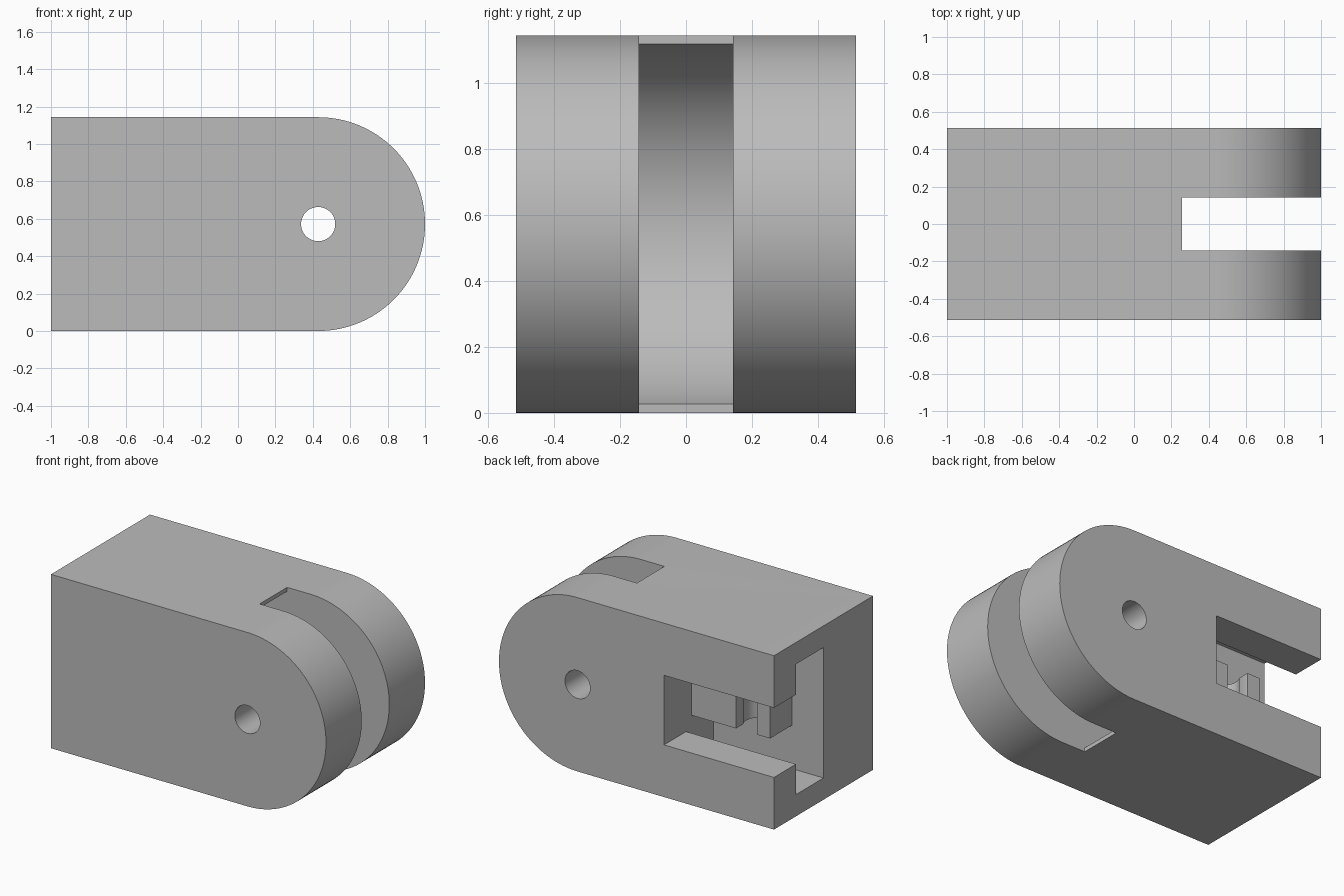
import bpy
import bmesh
from math import acos, asin, cos, sin, pi

UNIT = 2 / 35            # one design step, the block is 35 steps long
PIVOT_X, MID_Z, RADIUS = 7.5, 10, 10
END_X, HALF_Y = 17.5, 9

cube = bpy.data.objects.get("Cube")
if cube:
    bpy.data.objects.remove(cube, do_unlink=True)

grey = bpy.data.materials.new("plain grey")
grey.use_nodes = True
colour = (0.5, 0.5, 0.5, 1)
grey.diffuse_color = colour
grey.node_tree.nodes["Principled BSDF"].inputs["Base Color"].default_value = colour


def arc(cx, cy, r, start, end, steps):
    """Points along a circular arc."""
    angles = [start + (end - start) * i / steps for i in range(steps + 1)]
    return [(cx + r * cos(a), cy + r * sin(a)) for a in angles]


def prism(name, profile, axis, low, high):
    """Extrude a flat profile along one axis."""
    place = {"X": lambda u, v, t: (t, u, v),
             "Y": lambda u, v, t: (u, t, v),
             "Z": lambda u, v, t: (u, v, t)}[axis]
    bm = bmesh.new()
    rings = [[bm.verts.new([c * UNIT for c in place(u, v, t)]) for u, v in profile]
             for t in (low, high)]
    bm.faces.new(rings[0])
    bm.faces.new(rings[1])
    for i in range(len(profile)):
        bm.faces.new((rings[0][i - 1], rings[0][i], rings[1][i], rings[1][i - 1]))
    bmesh.ops.recalc_face_normals(bm, faces=bm.faces)
    mesh = bpy.data.meshes.new(name)
    bm.to_mesh(mesh)
    bm.free()
    obj = bpy.data.objects.new(name, mesh)
    bpy.context.collection.objects.link(obj)
    mesh.materials.append(grey)
    return obj


def activate(obj):
    bpy.ops.object.select_all(action="DESELECT")
    obj.select_set(True)
    bpy.context.view_layer.objects.active = obj


def cut(target, cutter):
    mod = target.modifiers.new("cut", "BOOLEAN")
    mod.operation = "DIFFERENCE"
    mod.solver = "EXACT"
    mod.object = cutter
    activate(target)
    bpy.ops.object.modifier_apply(modifier=mod.name)
    bpy.data.objects.remove(cutter, do_unlink=True)


# Block with one rounded end
outline = [(-END_X, 2 * RADIUS), (-END_X, 0)]
outline += arc(PIVOT_X, MID_Z, RADIUS, -pi / 2, pi / 2, 64)
body = prism("clevis_body", outline, "Y", -HALF_Y, HALF_Y)

# Central slot between the two cheeks, with a hollow round back wall
slot_x = 4.5
turn = acos((slot_x - PIVOT_X) / RADIUS)
slot = [(slot_x, -2), (20, -2), (20, 22), (slot_x, 22)]
slot += arc(PIVOT_X, MID_Z, RADIUS, turn, 2 * pi - turn, 64)
cut(body, prism("slot_cutter", slot, "Y", -2.5, 2.5))

# Pivot hole through both cheeks
hole = arc(PIVOT_X, MID_Z, 1.6, 0, 2 * pi, 48)[:-1]
cut(body, prism("hole_cutter", hole, "Y", -12, 12))

# T-shaped pocket, open to the back and to the square end
side = [(12, 4), (5, 4), (5, 7.5), (0, 7.5)]
pocket = [(y, MID_Z + h) for y, h in side]
pocket += [(y, MID_Z - h) for y, h in reversed(side)]
cut(body, prism("pocket_cutter", pocket, "X", -20, -3.5))

# Clip inside the pocket, with a keyhole notch
clip_x, neck, bore, bore_y = -10.5, 1.33, 1.6, 1.8
lean = asin(neck / bore)
clip = [(-13.5, -0.3), (-13.5, 4), (clip_x - neck, 4)]
clip += arc(clip_x, bore_y, bore, pi / 2 + lean, 2.5 * pi - lean, 32)
clip += [(clip_x + neck, 4), (-3.2, 4), (-3.2, -0.3)]
holder = prism("pocket_clip", clip, "Z", MID_Z - 2.5, MID_Z + 2.5)

for part in (body, holder):
    activate(part)
    bpy.ops.object.shade_smooth_by_angle(angle=pi / 6)
